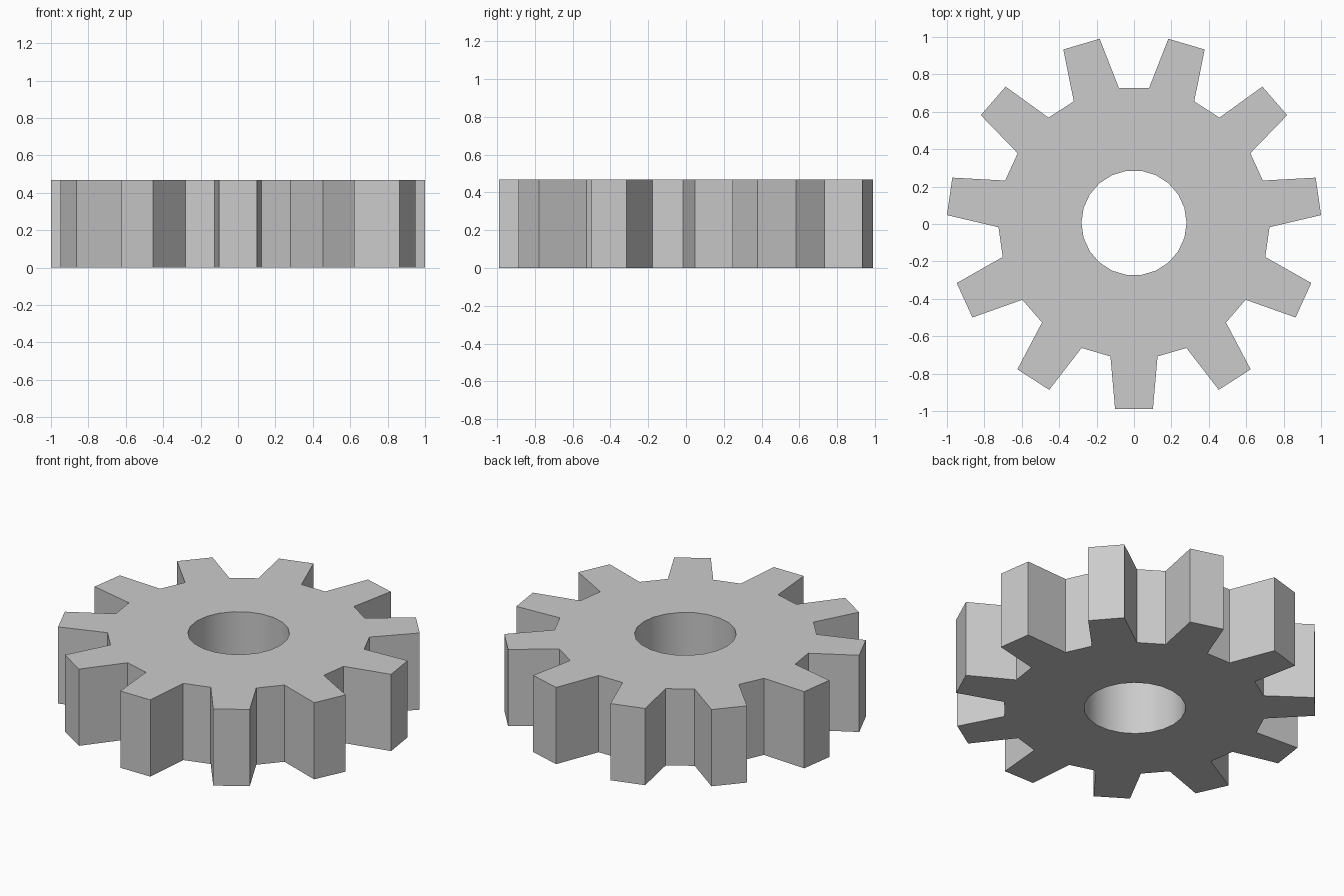
import bpy, bmesh
from math import sin, cos, radians, pi

if "Cube" in bpy.data.objects:
    bpy.data.objects.remove(bpy.data.objects["Cube"])

TEETH = 11
PITCH = 2 * pi / TEETH
R_TIP, R_ROOT, R_HOLE = 1.001, 0.725, 0.281
HALF_TIP, HALF_ROOT = radians(5.8), radians(10.0)
HEIGHT, CENTRE_Y = 0.468, 0.006

bm = bmesh.new()


def ring(radius, half):
    """Two points per tooth, either side of the tooth's centre line."""
    pts = []
    for i in range(TEETH):
        for s in (-half, half):
            a = -pi / 2 + i * PITCH + s
            pts.append(bm.verts.new((radius * cos(a), radius * sin(a) + CENTRE_Y, 0)))
    return pts


# Flat gear profile: body ring around the bore, plus a quad per tooth
hole = ring(R_HOLE, PITCH / 4)
root = ring(R_ROOT, HALF_ROOT)
tip = ring(R_TIP, HALF_TIP)
n = 2 * TEETH
for i in range(n):
    j = (i + 1) % n
    bm.faces.new((hole[i], root[i], root[j], hole[j]))
    if i % 2 == 0:
        bm.faces.new((root[i], tip[i], tip[j], root[j]))

# Extrude the profile to full thickness
ext = bmesh.ops.extrude_face_region(bm, geom=bm.faces[:], use_keep_orig=True)
top = [g for g in ext["geom"] if isinstance(g, bmesh.types.BMVert)]
bmesh.ops.translate(bm, verts=top, vec=(0, 0, HEIGHT))
bmesh.ops.recalc_face_normals(bm, faces=bm.faces[:])

mesh = bpy.data.meshes.new("gear")
bm.to_mesh(mesh)
bm.free()
gear = bpy.data.objects.new("gear", mesh)
bpy.context.collection.objects.link(gear)

# Smooth bore, crisp teeth
bpy.context.view_layer.objects.active = gear
gear.select_set(True)
bpy.ops.object.shade_smooth_by_angle(angle=radians(20))
